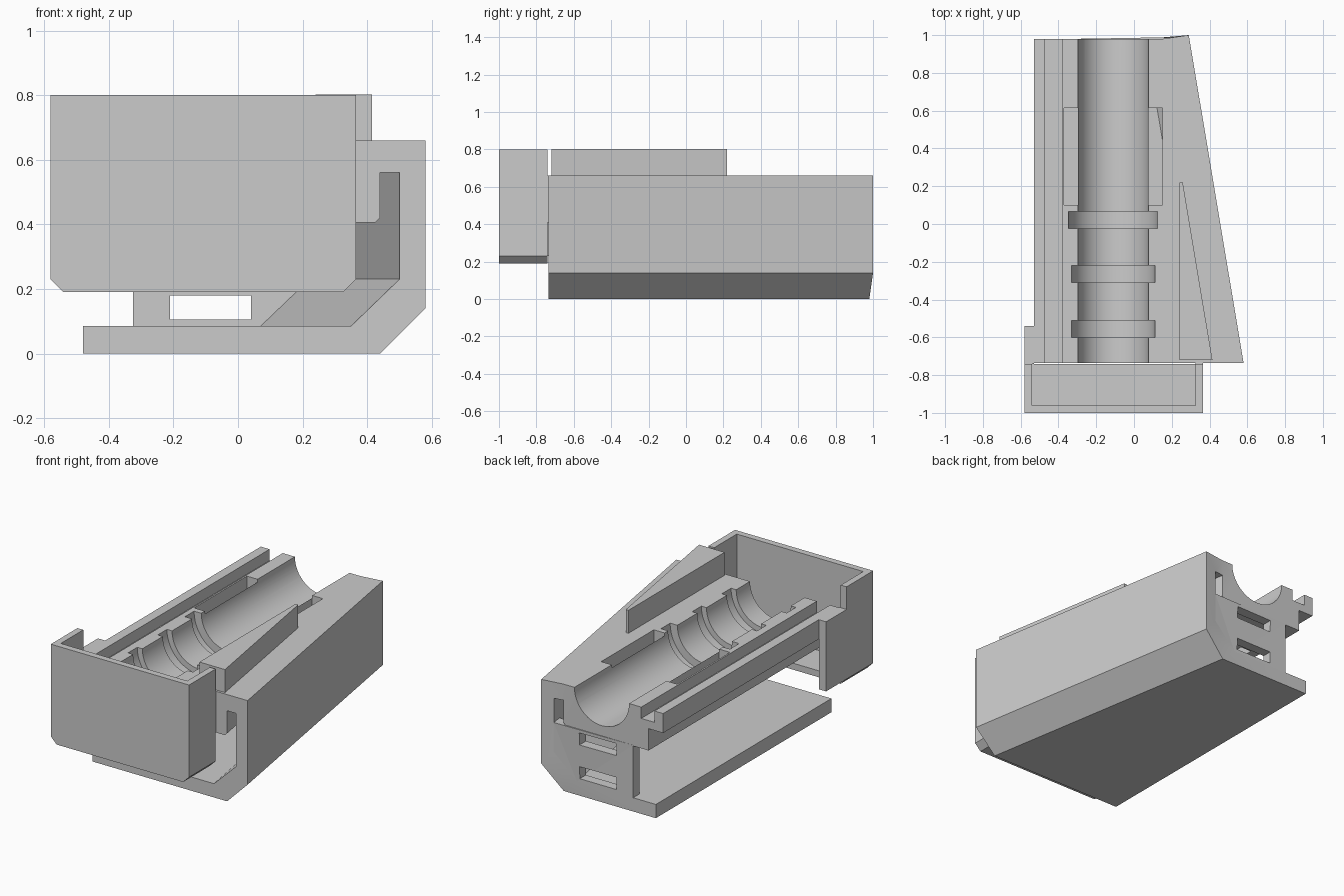
import bpy, bmesh, math

cube = bpy.data.objects.get("Cube")
if cube:
    bpy.data.objects.remove(cube, do_unlink=True)

grey = bpy.data.materials.new("plain_grey")
grey.use_nodes = True
colour = (0.6, 0.6, 0.6, 1)
grey.diffuse_color = colour
grey.node_tree.nodes["Principled BSDF"].inputs["Base Color"].default_value = colour

FRONT, BACK = -0.735, 0.98


def make(name, bm):
    bmesh.ops.recalc_face_normals(bm, faces=bm.faces)
    mesh = bpy.data.meshes.new(name)
    bm.to_mesh(mesh)
    bm.free()
    mesh.materials.append(grey)
    obj = bpy.data.objects.new(name, mesh)
    bpy.context.collection.objects.link(obj)
    return obj


def place(point, y):
    """Put a profile point at depth y; points flagged 's' follow the slanted side."""
    x, z = point[0], point[1]
    if len(point) > 2:
        x -= 0.29 * (y - FRONT) / (BACK - FRONT)
        if y == BACK:
            y += max(0, x - 0.15) / 7
    return x, y, z


def prism(name, profile, y0, y1):
    bm = bmesh.new()
    rings = [[bm.verts.new(place(p, y)) for p in profile] for y in (y0, y1)]
    caps = [bm.faces.new(r) for r in rings]
    n = len(profile)
    for i in range(n):
        j = (i + 1) % n
        bm.faces.new((rings[0][i], rings[0][j], rings[1][j], rings[1][i]))
    bm.normal_update()
    bmesh.ops.triangulate(bm, faces=caps)
    return make(name, bm)


def block(name, x0, x1, y0, y1, z0, z1):
    return prism(name, [(x0, z0), (x1, z0), (x1, z1), (x0, z1)], y0, y1)


def cut(obj, cutter):
    cutter.hide_render = True
    mod = obj.modifiers.new("cut", "BOOLEAN")
    mod.operation = "DIFFERENCE"
    mod.solver = "EXACT"
    mod.object = cutter
    bpy.context.view_layer.objects.active = obj
    bpy.ops.object.modifier_apply(modifier=mod.name)
    bpy.data.objects.remove(cutter, do_unlink=True)


# Body shell: base plate, slanted side wall, top deck and stepped rail
s = "s"
body = prism("body_shell", [
    (-0.48, 0), (0.44, 0, s), (0.58, 0.14, s), (0.58, 0.66, s), (0.44, 0.66, s),
    (-0.38, 0.66), (-0.38, 0.59), (-0.47, 0.59), (-0.47, 0.66), (-0.53, 0.66),
    (-0.53, 0.54), (-0.43, 0.54), (-0.43, 0.405), (0.425, 0.405, s), (0.44, 0.42, s),
    (0.44, 0.56, s), (0.5, 0.56, s), (0.5, 0.23, s), (0.35, 0.085, s), (-0.48, 0.085),
], FRONT, BACK)

# Round trough with three wider ring grooves, turned as one cutter
R = 0.187
steps = [(-0.9, R)]
for y0, y1, r in ((-0.6, -0.51, 0.222), (-0.31, -0.22, 0.222), (-0.025, 0.065, 0.236)):
    steps += [(y0, R), (y0, r), (y1, r), (y1, R)]
steps.append((1.1, R))
bm = bmesh.new()
SEG = 64
rings = []
for y, r in steps:
    angles = [2 * math.pi * (k + 0.5) / SEG for k in range(SEG)]
    rings.append([bm.verts.new((-0.11 + r * math.cos(a), y, 0.66 + r * math.sin(a)))
                  for a in angles])
for a, b in zip(rings, rings[1:]):
    for k in range(SEG):
        m = (k + 1) % SEG
        bm.faces.new((a[k], a[m], b[m], b[k]))
bm.faces.new(rings[0])
bm.faces.new(rings[-1])
cut(body, make("trough_cutter", bm))

# Openings through the deck on both sides of the trough
for x0, x1 in ((-0.37, -0.296), (0.076, 0.15)):
    cut(body, block("deck_opening_cutter", x0, x1, 0.1, 0.615, 0.35, 0.75))

# Back plate with two slots
plate = prism("back_plate", [
    (-0.325, 0.08), (0.35, 0.08, s), (0.503, 0.23, s), (0.503, 0.41, s), (-0.325, 0.41),
], 0.92, BACK)
for z0 in (0.105, 0.315):
    cut(plate, block("slot_cutter", -0.21, 0.04, 0.8, 1.1, z0, z0 + 0.075))

# Front tray: chamfered front wall, side walls with floor, and rear tab
prism("tray_front_wall", [
    (-0.54, 0.19), (0.325, 0.19), (0.365, 0.23), (0.365, 0.8), (-0.58, 0.8), (-0.58, 0.23),
], -1.0, -0.96)
prism("tray_sides_and_floor", [
    (-0.54, 0.19), (0.325, 0.19), (0.365, 0.23), (0.365, 0.8), (0.325, 0.8),
    (0.325, 0.23), (-0.54, 0.23), (-0.54, 0.8), (-0.58, 0.8), (-0.58, 0.23),
], -0.96, -0.74)
block("tray_rear_tab", -0.58, -0.53, -0.74, -0.54, 0.23, 0.66)
block("tray_joint", 0.325, 0.365, -0.74, FRONT, 0.41, 0.66)

# Raised wedge on the deck
bm = bmesh.new()
outline = [(0.24, -0.72), (0.415, -0.72), (0.258, 0.22), (0.24, 0.22)]
base = bm.faces.new([bm.verts.new((x, y, 0.655)) for x, y in outline])
top = bmesh.ops.extrude_face_region(bm, geom=[base], use_keep_orig=True)["geom"]
bmesh.ops.translate(bm, vec=(0, 0, 0.147),
                    verts=[v for v in top if isinstance(v, bmesh.types.BMVert)])
make("top_wedge", bm)

# Smooth the round trough while keeping edges sharp
bpy.ops.object.select_all(action="DESELECT")
body.select_set(True)
bpy.context.view_layer.objects.active = body
bpy.ops.object.shade_smooth_by_angle(angle=math.radians(20))
